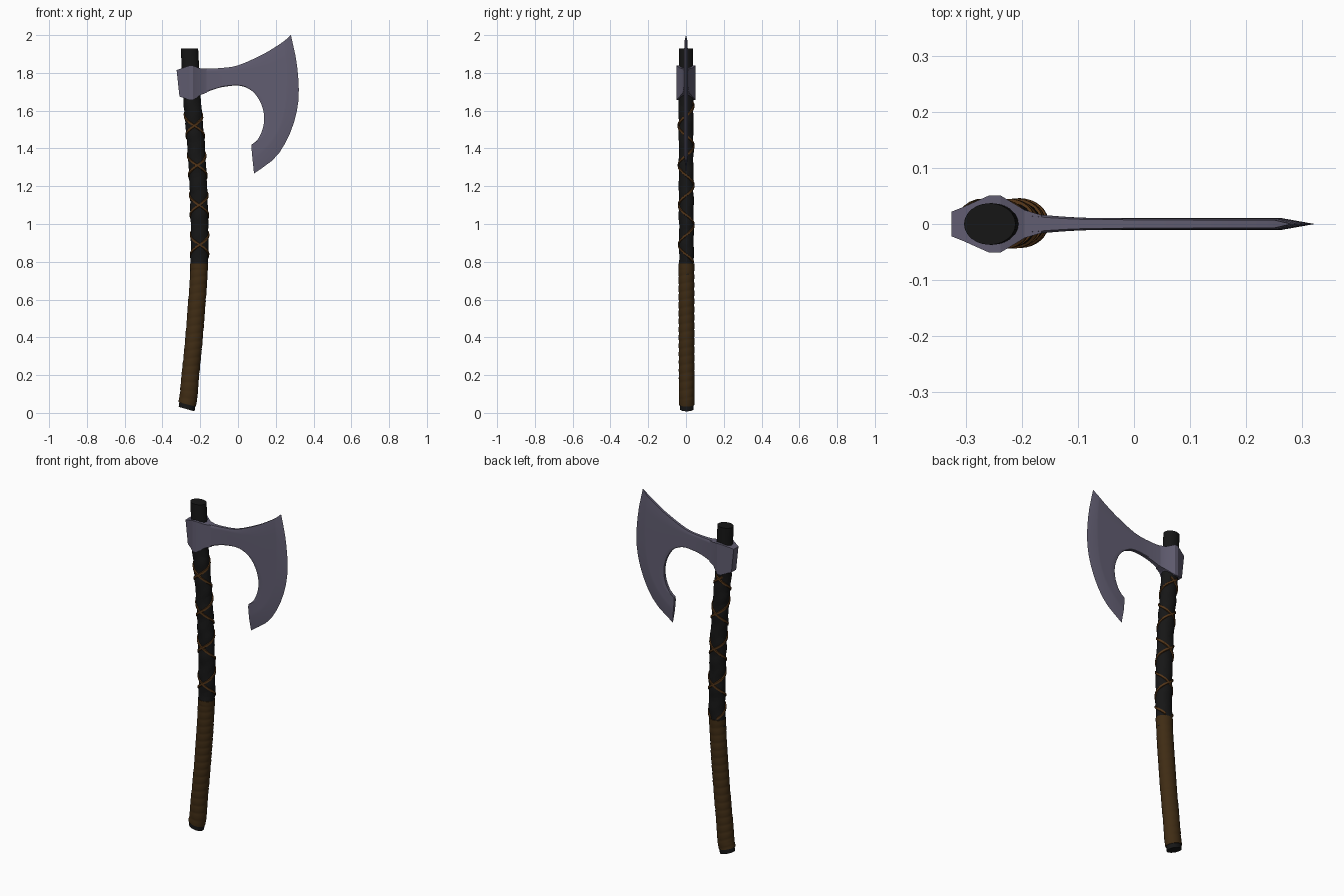
import bpy, bmesh, math
from mathutils import Vector

cube = bpy.data.objects.get("Cube")
if cube:
    bpy.data.objects.remove(cube)


def material(name, rgb):
    m = bpy.data.materials.new(name)
    m.use_nodes = True
    m.diffuse_color = (*rgb, 1)
    bsdf = next(n for n in m.node_tree.nodes if n.type == 'BSDF_PRINCIPLED')
    bsdf.inputs["Base Color"].default_value = (*rgb, 1)
    return m


BLACK = material("black wood", (0.008, 0.008, 0.008))
GRIP = material("dark brown leather", (0.05, 0.025, 0.007))
STRAP = material("brown leather strap", (0.085, 0.035, 0.009))
STEEL = material("blue grey steel", (0.12, 0.11, 0.165))


def finish(name, bm, mat, angle=35):
    bmesh.ops.remove_doubles(bm, verts=bm.verts, dist=0.0002)
    bmesh.ops.recalc_face_normals(bm, faces=bm.faces)
    me = bpy.data.meshes.new(name)
    bm.to_mesh(me)
    bm.free()
    me.materials.append(mat)
    ob = bpy.data.objects.new(name, me)
    bpy.context.collection.objects.link(ob)
    bpy.ops.object.select_all(action='DESELECT')
    bpy.context.view_layer.objects.active = ob
    ob.select_set(True)
    bpy.ops.object.shade_smooth_by_angle(angle=math.radians(angle))
    return ob


def skin(bm, rows, closed=False):
    """Join rows of points with quads."""
    vs = [[bm.verts.new(p) for p in r] for r in rows]
    for a, b in zip(vs, vs[1:]):
        n = len(a)
        for j in range(n if closed else n - 1):
            k = (j + 1) % n
            bm.faces.new((a[j], a[k], b[k], b[j]))
    return vs


def sample(pts, t):
    """Smooth curve through the points, measured by chord length."""
    pts = [Vector(p) for p in pts]
    d = [0]
    for a, b in zip(pts, pts[1:]):
        d.append(d[-1] + (b - a).length)
    s = min(max(t, 0), 1) * d[-1]
    i = max(k for k in range(len(pts) - 1) if d[k] <= s)
    f = (s - d[i]) / (d[i + 1] - d[i])
    p1, p2 = pts[i], pts[i + 1]
    p0 = pts[i - 1] if i else 2 * p1 - p2
    p3 = pts[i + 2] if i + 2 < len(pts) else 2 * p2 - p1
    return 0.5 * (2 * p1 + (p2 - p0) * f + (2 * p0 - 5 * p1 + 4 * p2 - p3) * f * f
                  + (3 * p1 - p0 - 3 * p2 + p3) * f ** 3)


# Curved handle axis as (x, z)
AXIS = [(-.272, .02), (-.262, .08), (-.232, .4), (-.206, .78), (-.204, 1.0),
        (-.21, 1.2), (-.223, 1.42), (-.243, 1.66), (-.257, 1.93)]


def on_handle(z, a, rx, ry):
    x, _ = sample(AXIS, (z - .02) / 1.91)
    tilt = .3 * max(0, 1 - z / .3)
    dx = rx * math.cos(a)
    return Vector((x + dx, .004 * max(0, 1 - z / 1.6) + ry * math.sin(a), z - tilt * dx))


def tube(name, z0, z1, rows, radius, mat, sides=24):
    bm = bmesh.new()
    rings = []
    for i in range(rows + 1):
        z = z0 + (z1 - z0) * i / rows
        ring = []
        for j in range(sides):
            a = math.tau * j / sides
            ring.append(on_handle(z, a, *radius(z, a)))
        rings.append(ring)
    vs = skin(bm, rings, True)
    bm.faces.new(vs[0])
    bm.faces.new(vs[-1])
    return finish(name, bm, mat, 50)


# Wooden shaft, slightly thicker where it is bound in cloth
tube("shaft", .02, 1.93, 40, lambda z, a: (.042, .037) if z < .7 else (.046, .037), BLACK)


def cloth(z, a):
    w = .0015 * math.sin(z * 45 + a) + .001 * math.sin(z * 71 - 2 * a)
    return .046 + w, .039 + w


tube("cloth_binding", .77, 1.67, 70, cloth, BLACK)


# Leather grip with overlapping spiral turns
def turns(z, a):
    f = (z / .043 - a / math.tau) % 1
    r = .0025 * math.sin(math.pi * f) ** .5
    if z > .765:
        r = .003
    return .0445 + r, .0395 + r


tube("grip", .045, .79, 120, turns, GRIP)


# Two crossing leather straps wound in opposite directions
def strap(name, turn, z0, z1, pitch=.21, half=.009):
    bm = bmesh.new()
    rows = []
    n = 130
    for i in range(n + 1):
        z = z0 + (z1 - z0) * i / n
        a = -math.pi / 2 + turn * math.tau * (z - 1.1) / pitch
        rows.append([on_handle(z + dz, a, .046 + r, .039 + r) for dz, r in
                     ((-half, -.003), (-half * .7, .0055), (half * .7, .0055), (half, -.003))])
    vs = skin(bm, rows, True)
    bm.faces.new(vs[0])
    bm.faces.new(vs[-1])
    finish(name, bm, STRAP, 50)


strap("left_wound_strap", 1, .8, 1.64)
strap("right_wound_strap", -1, .8, 1.64)

# Faceted socket around the shaft: x, half depth, bottom, top
SOCKET = [(-.325, .022, 1.675, 1.815), (-.305, .03, 1.668, 1.822), (-.258, .051, 1.656, 1.838),
          (-.238, .051, 1.656, 1.838), (-.195, .025, 1.685, 1.822), (-.165, .016, 1.695, 1.822)]
bm = bmesh.new()
vs = skin(bm, [[(x + (.015 * (1.815 - b) / .14 if x < -.3 else 0), -h, b), (x, -h, t), (x, h, t),
                (x + (.015 if x < -.3 else 0), h, b)] for x, h, b, t in SOCKET], True)
bm.faces.new(vs[0])
bm.faces.new(vs[-1])
finish("socket", bm, STEEL, 15)

# Blade outline curves as (x, z)
TOP = [(-.19, 1.822), (-.1, 1.825), (0, 1.84), (.127, 1.896), (.21, 1.945), (.25, 1.973)]
INNER = [(-.19, 1.688), (-.13, 1.712), (-.07, 1.727), (.01, 1.732), (.074, 1.704), (.116, 1.65),
         (.138, 1.577), (.132, 1.508), (.106, 1.45), (.07, 1.418)]
BEVEL = [(.07, 1.418), (.077, 1.34), (.15, 1.395), (.21, 1.475), (.248, 1.58), (.262, 1.7),
         (.262, 1.85), (.25, 1.973)]
BEVEL = BEVEL[1:]
INNER.append(BEVEL[0])
EDGE = [(.085, 1.267), (.196, 1.35), (.264, 1.455), (.307, 1.577), (.322, 1.7),
        (.31, 1.857), (.28, 2.0)]
NU, NV = 32, 14


def patch(u, v):
    """Blend the four boundary curves of the flat of the blade."""
    c = [Vector(p) for p in (INNER[0], BEVEL[0], TOP[0], BEVEL[-1])]
    neck = c[0].lerp(c[2], v)
    flat = c[0].lerp(c[1], u).lerp(c[2].lerp(c[3], u), v)
    # the heel corner is kept sharp by a straight last span
    if u > .88:
        low = sample(INNER[:-1], 1).lerp(c[1], (u - .88) / .12)
    else:
        low = sample(INNER[:-1], u / .88)
    return low.lerp(sample(TOP, u), v) + neck.lerp(sample(BEVEL, v), u) - flat


def depth(x, u, v):
    d = .0105 + .009 * max(0, 1 - (x + .19) / .14) ** 2
    rim = min(v, 1 - v) * NV
    return d * (.75 if rim < .5 else 1) * (1 - .35 * max(0, v - .7) * u)


bm = bmesh.new()
rims = []
for side in (-1, 1):
    rows = []
    for i in range(NU + 1):
        u = i / NU
        row = []
        for j in range(NV + 1):
            v = j / NV
            p = patch(u, v)
            row.append((p.x, side * depth(p.x, u, v), p.y))
        rows.append(row)
    # ground bevel down to the cutting edge
    rows.append([(p.x, 0, p.y) for p in (sample(EDGE, j / NV) for j in range(NV + 1))])
    rims.append(skin(bm, rows))
# close the rim between both sides
for j in (0, -1):
    front = [r[j] for r in rims[0]]
    back = [r[j] for r in rims[1]]
    for i in range(NU):
        bm.faces.new((front[i], front[i + 1], back[i + 1], back[i]))
    bm.faces.new((front[NU], front[NU + 1], back[NU]))
finish("blade", bm, STEEL, 25)
